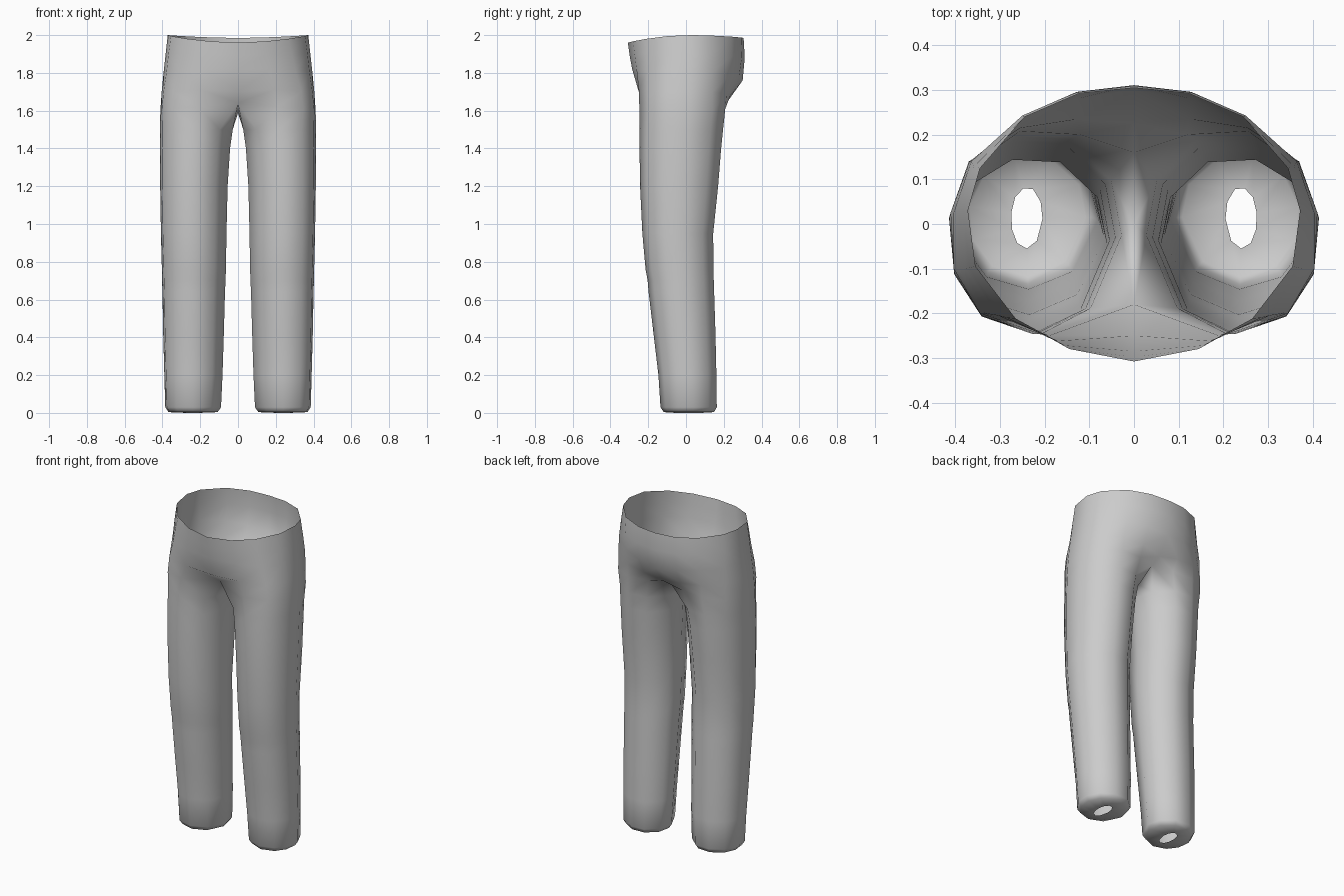
import bpy, bmesh

# Unit cross-section of a leg, starting at the front and going round the outer side
SECTION = [(0, -1), (.61, -.82), (.94, -.38), (1, .18), (.75, .7),
           (.22, 1), (-.4, .97), (-.88, .55), (-1, 0), (-.64, -.74)]

# Leg levels: height, inner x, outer x, front y, back y
LEG = [(0, .205, .275, -.055, .08),
       (.004, .108, .368, -.118, .148),
       (.03, .09, .385, -.135, .163),
       (.2, .082, .39, -.146, .161),
       (.42, .075, .396, -.172, .156),
       (.64, .069, .40, -.198, .149),
       (.70, .066, .402, -.203, .147),
       (.76, .064, .403, -.214, .145),
       (.95, .061, .408, -.231, .144),
       (1.2, .055, .412, -.243, .170),
       (1.4, .042, .414, -.246, .186),
       (1.5, .028, .414, -.246, .196)]

# Crotch loop: same order as the leg section, last three lie on the centre seam
CROTCH = [(.21, -.247, 1.62), (.345, -.2, 1.61), (.404, -.1, 1.6), (.411, .025, 1.6),
          (.37, .14, 1.6), (.255, .208, 1.61), (.12, .2, 1.615),
          (0, .16, 1.625), (0, .0, 1.588), (0, -.18, 1.64)]

# Hip loops: front centre, round the outer side, to back centre
HIPS = [
    [(0, -.25, 1.70), (.19, -.25, 1.71), (.335, -.2, 1.7), (.394, -.1, 1.7), (.404, .025, 1.7),
     (.368, .14, 1.7), (.255, .215, 1.69), (.125, .235, 1.68), (0, .225, 1.655)],
    [(0, -.285, 1.82), (.17, -.262, 1.82), (.305, -.205, 1.81), (.378, -.1, 1.81), (.393, .028, 1.81),
     (.365, .14, 1.8), (.25, .235, 1.79), (.13, .28, 1.775), (0, .30, 1.76)],
    [(0, -.298, 1.89), (.155, -.272, 1.9), (.285, -.21, 1.9), (.368, -.098, 1.9), (.383, .03, 1.9),
     (.358, .13, 1.9), (.25, .243, 1.89), (.128, .296, 1.885), (0, .311, 1.88)],
    [(0, -.308, 1.96), (.145, -.28, 1.967), (.265, -.212, 1.98), (.355, -.095, 1.995), (.372, .03, 2.0),
     (.345, .125, 1.998), (.245, .24, 1.992), (.122, .293, 1.987), (0, .305, 1.985)],
]


def bridge(bm, lower, upper, closed):
    """Join two loops with quads."""
    n = len(lower)
    for i in range(n if closed else n - 1):
        j = (i + 1) % n
        bm.faces.new((lower[i], lower[j], upper[j], upper[i]))


bm = bmesh.new()

# Leg from the hem opening up to the crotch
loops = []
for z, xi, xo, yf, yb in LEG:
    cx, cy, hx, hy = (xi + xo) / 2, (yf + yb) / 2, (xo - xi) / 2, (yb - yf) / 2
    loops.append([bm.verts.new((cx + hx * u, cy + hy * v, z)) for u, v in SECTION])
crotch = [bm.verts.new(p) for p in CROTCH]
loops.append(crotch)
for a, b in zip(loops, loops[1:]):
    bridge(bm, a, b, True)

# Hips from the crotch up to the open waist
previous = [crotch[9]] + crotch[:8]
for ring in HIPS:
    current = [bm.verts.new(p) for p in ring]
    bridge(bm, previous, current, False)
    previous = current

# Mirror the half and weld the centre seam
geom = bm.verts[:] + bm.edges[:] + bm.faces[:]
bmesh.ops.mirror(bm, geom=geom, axis='X', merge_dist=.001)
bmesh.ops.remove_doubles(bm, verts=bm.verts[:], dist=.0005)
bmesh.ops.recalc_face_normals(bm, faces=bm.faces[:])
for f in bm.faces:
    f.smooth = True

mesh = bpy.data.meshes.new("trousers")
bm.to_mesh(mesh)
bm.free()
trousers = bpy.data.objects.new("trousers", mesh)
bpy.context.collection.objects.link(trousers)

# Plain cloth colour
cloth = bpy.data.materials.new("grey cloth")
cloth.diffuse_color = (.6, .6, .6, 1)
mesh.materials.append(cloth)
